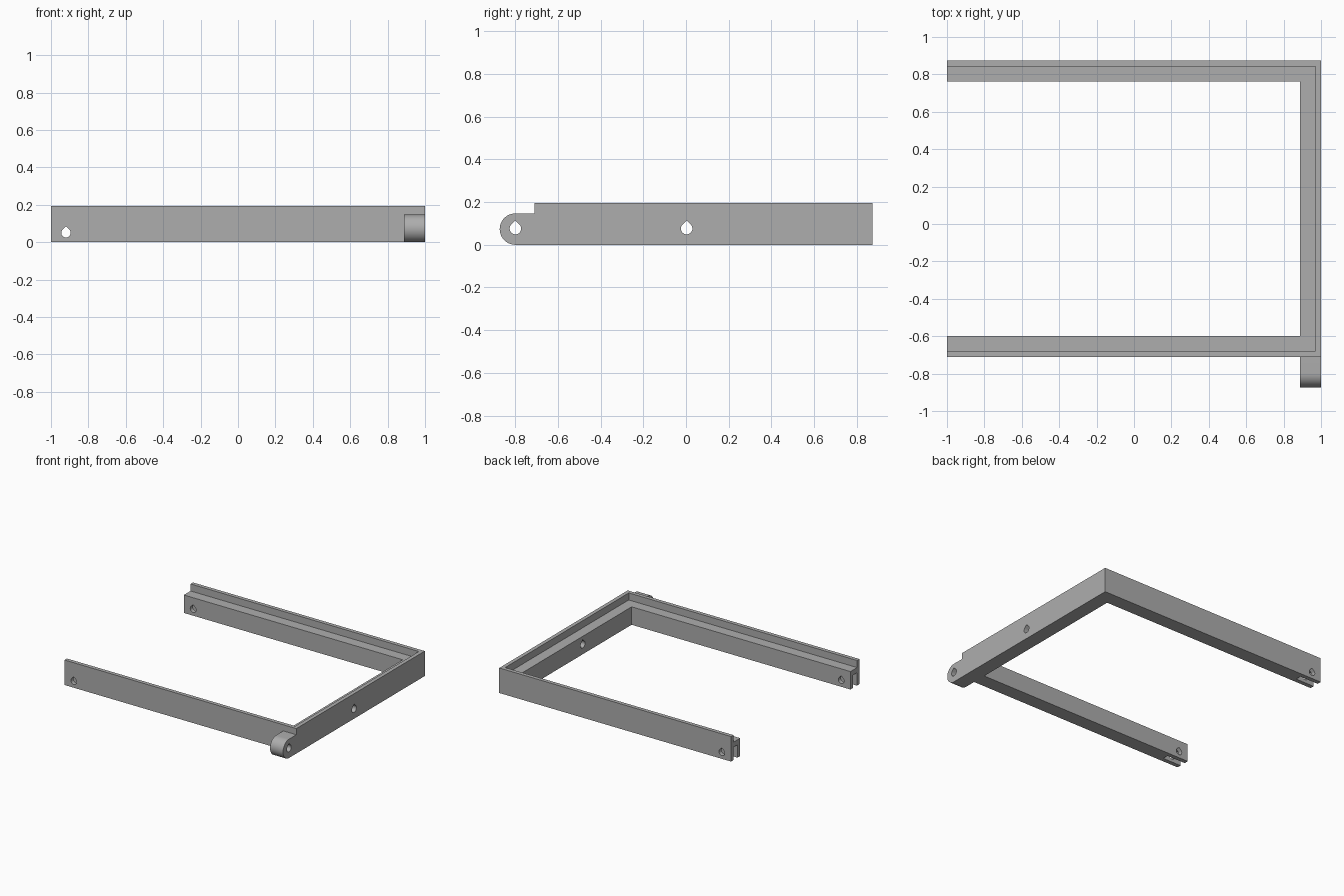
import bpy, bmesh, math
from mathutils import Vector

if "Cube" in bpy.data.objects:
    bpy.data.objects.remove(bpy.data.objects["Cube"])

grey = bpy.data.materials.new("plain grey")
grey.use_nodes = True
grey.diffuse_color = (0.42, 0.42, 0.42, 1)
grey.node_tree.nodes["Principled BSDF"].inputs["Base Color"].default_value = grey.diffuse_color

BACK, FRONT = 0.873, -0.71
WIDTH, LIP, LEDGE, TOP = 0.112, 0.03, 0.14, 0.195


def loft(name, rings):
    """Closed solid through a list of equal-length point rings."""
    bm = bmesh.new()
    rows = [[bm.verts.new(p) for p in ring] for ring in rings]
    n = len(rows[0])
    for a, b in zip(rows, rows[1:]):
        for i in range(n):
            j = (i + 1) % n
            bm.faces.new((a[i], a[j], b[j], b[i]))
    bm.faces.new(rows[0])
    bm.faces.new(rows[-1])
    bmesh.ops.recalc_face_normals(bm, faces=bm.faces)
    mesh = bpy.data.meshes.new(name)
    bm.to_mesh(mesh)
    bm.free()
    mesh.materials.append(grey)
    obj = bpy.data.objects.new(name, mesh)
    bpy.context.collection.objects.link(obj)
    return obj


def teardrop(name, axis, u, z, r, start, end):
    """Hole cutter with a pointed roof, running along x or y."""
    angles = [math.radians(135 + 270 * i / 24) for i in range(25)]
    pts = [(u + r * math.cos(a), z + r * math.sin(a)) for a in angles]
    pts.append((u, z + r * math.sqrt(2)))
    place = (lambda t, p: (t, p[0], p[1])) if axis == "x" else (lambda t, p: (p[0], t, p[1]))
    return loft(name, [[place(t, p) for p in pts] for t in (start, end)])


def box(name, low, high):
    (x0, y0, z0), (x1, y1, z1) = low, high
    return loft(name, [[(x0, y0, z), (x1, y0, z), (x1, y1, z), (x0, y1, z)] for z in (z0, z1)])


def cut(target, cutter):
    mod = target.modifiers.new("cut " + cutter.name, "BOOLEAN")
    mod.operation = "DIFFERENCE"
    mod.solver = "EXACT"
    mod.object = cutter
    cutter.hide_render = True
    cutter.hide_set(True)


# Three-sided frame: stepped section swept with mitred corners
section = [(0, 0), (WIDTH, 0), (WIDTH, LEDGE), (LIP, LEDGE), (LIP, TOP), (0, TOP)]
corners = [(-1, BACK, 0, -1), (1, BACK, -1, -1), (1, FRONT, -1, 1), (-1, FRONT, 0, 1)]
frame = loft("stepped_frame", [[(x + dx * d, y + dy * d, z) for d, z in section]
                               for x, y, dx, dy in corners])

# Rounded hinge tab at the front corner
R, HINGE_Y = 0.0735, -0.7995
arc = [math.radians(90 + 180 * i / 32) for i in range(33)]
outline = [(HINGE_Y + R * math.cos(a), R + R * math.sin(a)) for a in arc]
outline += [(FRONT, 0), (FRONT, 2 * R)]
tab = loft("hinge_tab", [[(x, y, z) for y, z in outline] for x in (1 - WIDTH, 1)])

# Pivot holes
cut(tab, teardrop("hinge_hole_cutter", "x", HINGE_Y, 0.076, 0.027, 0.8, 1.1))
cut(frame, teardrop("side_hole_cutter", "x", 0.003, 0.076, 0.027, 0.8, 1.1))

# Slot and cross hole at the open end of each rail
for side, outer, inward in (("back", BACK, -1), ("front", FRONT, 1)):
    mid = outer + inward * WIDTH / 2
    cut(frame, box(side + "_slot_cutter", (-1.1, mid - 0.023, -0.1), (-0.84, mid + 0.023, 0.1)))
    cut(frame, teardrop(side + "_hole_cutter", "y", -0.92, 0.05, 0.025, mid - 0.1, mid + 0.1))

# Crisp edges, smooth rounds; apply the cuts first
depsgraph = bpy.context.evaluated_depsgraph_get()
for obj in (frame, tab):
    mesh = bpy.data.meshes.new_from_object(obj.evaluated_get(depsgraph))
    obj.modifiers.clear()
    obj.data = mesh
    bpy.ops.object.select_all(action="DESELECT")
    obj.select_set(True)
    bpy.context.view_layer.objects.active = obj
    bpy.ops.object.shade_smooth_by_angle(angle=math.radians(30))
for obj in [o for o in bpy.data.objects if o.name.endswith("_cutter")]:
    bpy.data.objects.remove(obj)
